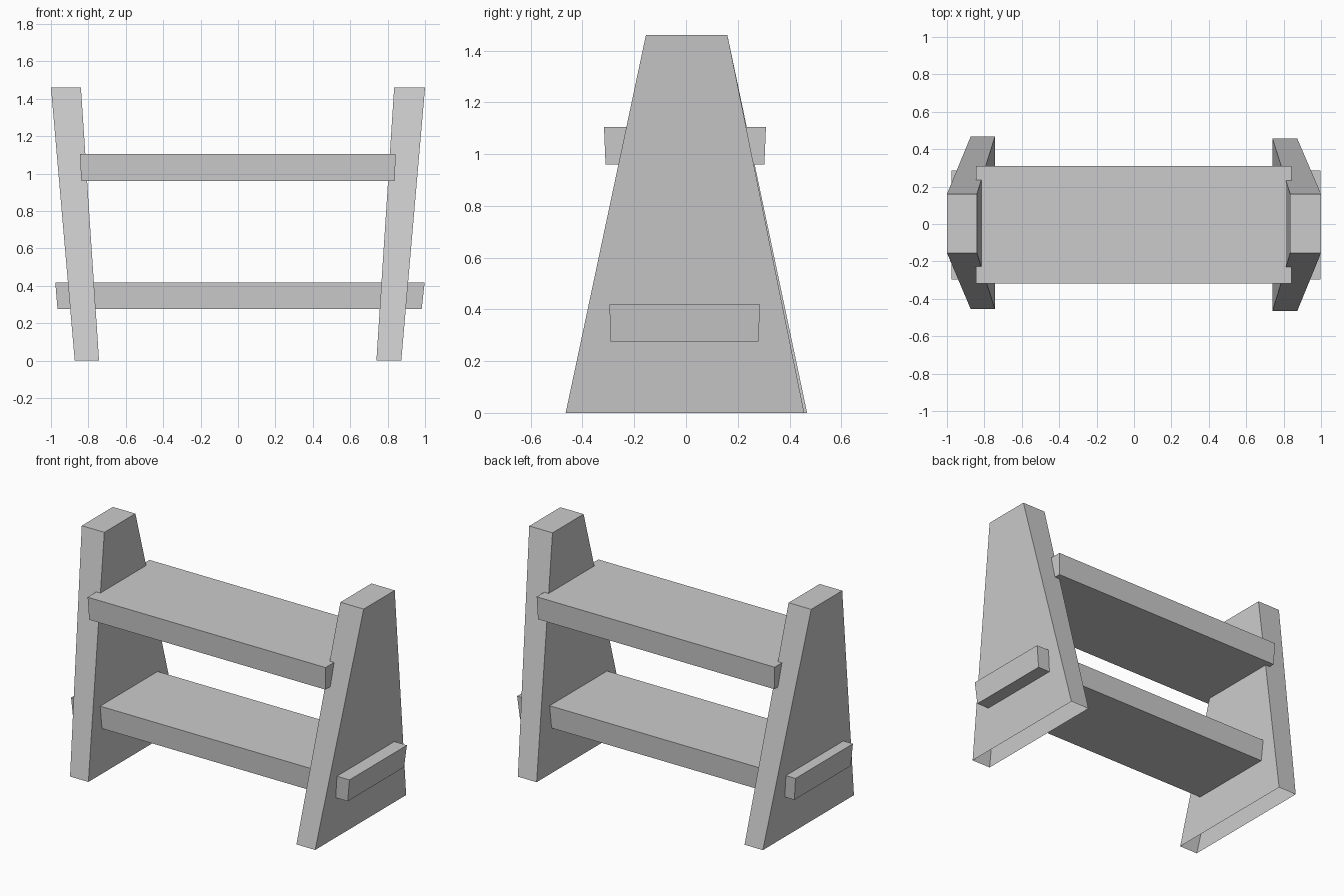
import bpy
import bmesh

cube = bpy.data.objects.get("Cube")
if cube:
    bpy.data.objects.remove(cube, do_unlink=True)

# One plain grey for the whole stand
grey = bpy.data.materials.new("light_grey")
grey.use_nodes = True
colour = (0.6, 0.6, 0.6, 1)
grey.diffuse_color = colour
grey.node_tree.nodes["Principled BSDF"].inputs["Base Color"].default_value = colour


def tapered_board(name, low, high, open_base=False):
    """Board between two level rectangles, each (x0, x1, y0, y1, z)."""
    bm = bmesh.new()
    rings = []
    for x0, x1, y0, y1, z in (low, high):
        corners = ((x0, y0), (x1, y0), (x1, y1), (x0, y1))
        rings.append([bm.verts.new((x, y, z)) for x, y in corners])
    base, top = rings
    for i in range(4):
        j = (i + 1) % 4
        bm.faces.new((base[i], base[j], top[j], top[i]))
    bm.faces.new(top)
    if not open_base:
        bm.faces.new(base[::-1])
    mesh = bpy.data.meshes.new(name)
    bm.to_mesh(mesh)
    bm.free()
    mesh.materials.append(grey)
    obj = bpy.data.objects.new(name, mesh)
    bpy.context.collection.objects.link(obj)
    return obj


# Leaning side panels, hollow underneath
tapered_board("left_side_panel", (0.74, 0.873, -0.465, 0.457, 0),
              (0.835, 1.0, -0.155, 0.16, 1.46), open_base=True)
tapered_board("right_side_panel", (-0.873, -0.743, -0.455, 0.468, 0),
              (-1.0, -0.84, -0.155, 0.16, 1.46), open_base=True)

# Upper shelf, wider than the panels at its height
tapered_board("upper_shelf", (-0.838, 0.838, -0.311, 0.303, 0.96),
              (-0.845, 0.843, -0.317, 0.309, 1.105))

# Lower shelf, passing through both panels
tapered_board("lower_shelf", (-0.965, 0.982, -0.291, 0.28, 0.275),
              (-0.977, 0.998, -0.296, 0.286, 0.418))
